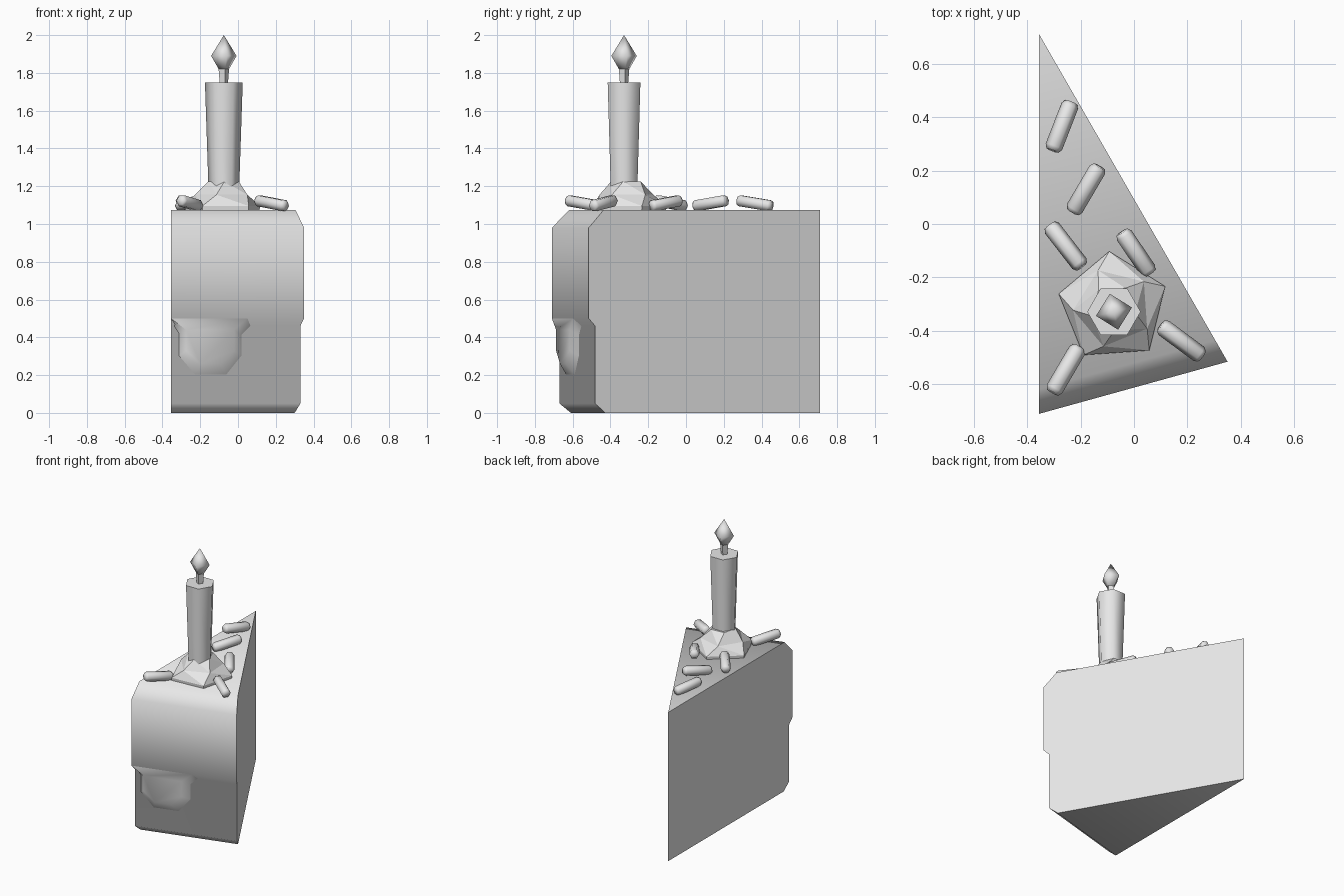
import bpy, bmesh
from math import radians, cos, sin, pi
from mathutils import Vector

cube = bpy.data.objects.get("Cube")
if cube:
    bpy.data.objects.remove(cube, do_unlink=True)

grey = bpy.data.materials.new("plain_grey")
grey.use_nodes = True
GREY = (0.8, 0.8, 0.8, 1)
grey.diffuse_color = GREY
grey.node_tree.nodes["Principled BSDF"].inputs["Base Color"].default_value = GREY


def finish(name, bm, angle):
    """Turn a bmesh into an object, smooth below the given angle."""
    bmesh.ops.recalc_face_normals(bm, faces=bm.faces)
    mesh = bpy.data.meshes.new(name)
    bm.to_mesh(mesh)
    bm.free()
    mesh.materials.append(grey)
    obj = bpy.data.objects.new(name, mesh)
    bpy.context.collection.objects.link(obj)
    if angle:
        bpy.ops.object.select_all(action='DESELECT')
        bpy.context.view_layer.objects.active = obj
        obj.select_set(True)
        bpy.ops.object.shade_smooth_by_angle(angle=radians(angle))
    return obj


def lathe(name, centre, sides, rings, angle, turn=0):
    """Stack of regular polygons; each ring is (radius, height, twist)."""
    bm = bmesh.new()
    loops = []
    for r, z, twist in rings:
        a0 = radians(turn + twist)
        loops.append([bm.verts.new((centre[0] + r * cos(a0 + 2 * pi * i / sides),
                                    centre[1] + r * sin(a0 + 2 * pi * i / sides), z))
                      for i in range(sides)])
    for low, high in zip(loops, loops[1:]):
        for i in range(sides):
            j = (i + 1) % sides
            bm.faces.new((low[i], low[j], high[i]))
            bm.faces.new((low[j], high[j], high[i]))
    bm.faces.new(loops[0])
    bm.faces.new(loops[-1])
    bmesh.ops.remove_doubles(bm, verts=bm.verts, dist=0.0005)
    bmesh.ops.dissolve_limit(bm, angle_limit=0.01, verts=bm.verts, edges=bm.edges)
    return finish(name, bm, angle)


# Cake slice: the rim profile is scaled from the pointed end of the wedge
TIP = Vector((-0.355, 0.71))
LEFT, RIGHT = Vector((0, -1.42)), Vector((0.705, -1.225))
profile = [(0.929, 0), (0.972, 0.05), (0.972, 0.46), (1, 0.5), (1, 0.98), (0.935, 1.075)]
bm = bmesh.new()
rims = [[bm.verts.new((*(TIP + s * edge), z)) for s, z in profile] for edge in (LEFT, RIGHT)]
tip_low, tip_high = [bm.verts.new((*TIP, z)) for z in (0, 1.075)]
a, b = rims
for i in range(len(profile) - 1):
    bm.faces.new((a[i], b[i], b[i + 1], a[i + 1]))
for rim in rims:
    bm.faces.new([tip_low] + rim + [tip_high])
bm.faces.new((tip_low, a[0], b[0]))
bm.faces.new((tip_high, a[-1], b[-1]))
finish("cake_slice", bm, 50)


# Icing drip: raised patch hanging over the front
def on_front(x, z, s):
    y = TIP.y + s * LEFT.y + (x - TIP.x) * (RIGHT.y - LEFT.y) / RIGHT.x
    return (x, y, z)


outline = [(-0.355, 0.48), (-0.315, 0.42), (-0.315, 0.3), (-0.23, 0.2),
           (-0.06, 0.2), (0.02, 0.3), (0.02, 0.41), (0.07, 0.46)]
crown = [(-0.355, 0.5), (-0.275, 0.44), (-0.275, 0.33), (-0.2, 0.26),
         (-0.09, 0.26), (-0.02, 0.33), (-0.02, 0.44), (0.05, 0.5)]
bm = bmesh.new()
outer = [bm.verts.new(on_front(x, z, 0.97)) for x, z in outline]
inner = [bm.verts.new(on_front(x, z, 1)) for x, z in crown]
for i in range(len(outer) - 1):
    bm.faces.new((outer[i], outer[i + 1], inner[i + 1], inner[i]))
bm.faces.new(inner)
drip = finish("icing_drip", bm, 60)
# The open patch must face forwards
if sum(p.normal.y * p.area for p in drip.data.polygons) > 0:
    drip.data.flip_normals()

# Cream dollop, candle, wick and flame
AXIS = (-0.075, -0.328)
lathe("cream_dollop", (-0.078, -0.312), 5,
      [(0.205, 1.06, 0), (0.21, 1.095, 0), (0.15, 1.155, 18), (0.085, 1.225, 36)], 0, 22)
lathe("candle", AXIS, 6, [(0.08, 1.15, 0), (0.1, 1.75, 0)], 65)
lathe("wick", AXIS, 4, [(0.022, 1.74, 0), (0.03, 1.84, 0)], 0, 13)
lathe("flame", AXIS, 4, [(0.028, 1.82, 0), (0.069, 1.89, 0), (0, 2.0, 0)], 180, 13)

# Sprinkles: each runs from its raised end to its lower end
sprinkles = [((-0.305, 0.275), (-0.235, 0.455)), ((-0.13, 0.215), (-0.23, 0.045)),
             ((-0.195, -0.16), (-0.315, -0.005)), ((-0.045, -0.03), (0.06, -0.185)),
             ((0.1, -0.38), (0.255, -0.495)), ((-0.305, -0.63), (-0.205, -0.46))]
for n, (high, low) in enumerate(sprinkles):
    start, end = Vector((*high, 1.125)), Vector((*low, 1.095))
    axis = end - start
    length = axis.length
    half = length / 2
    obj = lathe(f"sprinkle_{n + 1}", (0, 0), 6,
                [(0.024, -half, 0), (0.033, 0.015 - half, 0),
                 (0.033, half - 0.015, 0), (0.024, half, 0)], 65)
    obj.location = (start + end) / 2
    obj.rotation_euler = axis.to_track_quat('Z', 'Y').to_euler()
